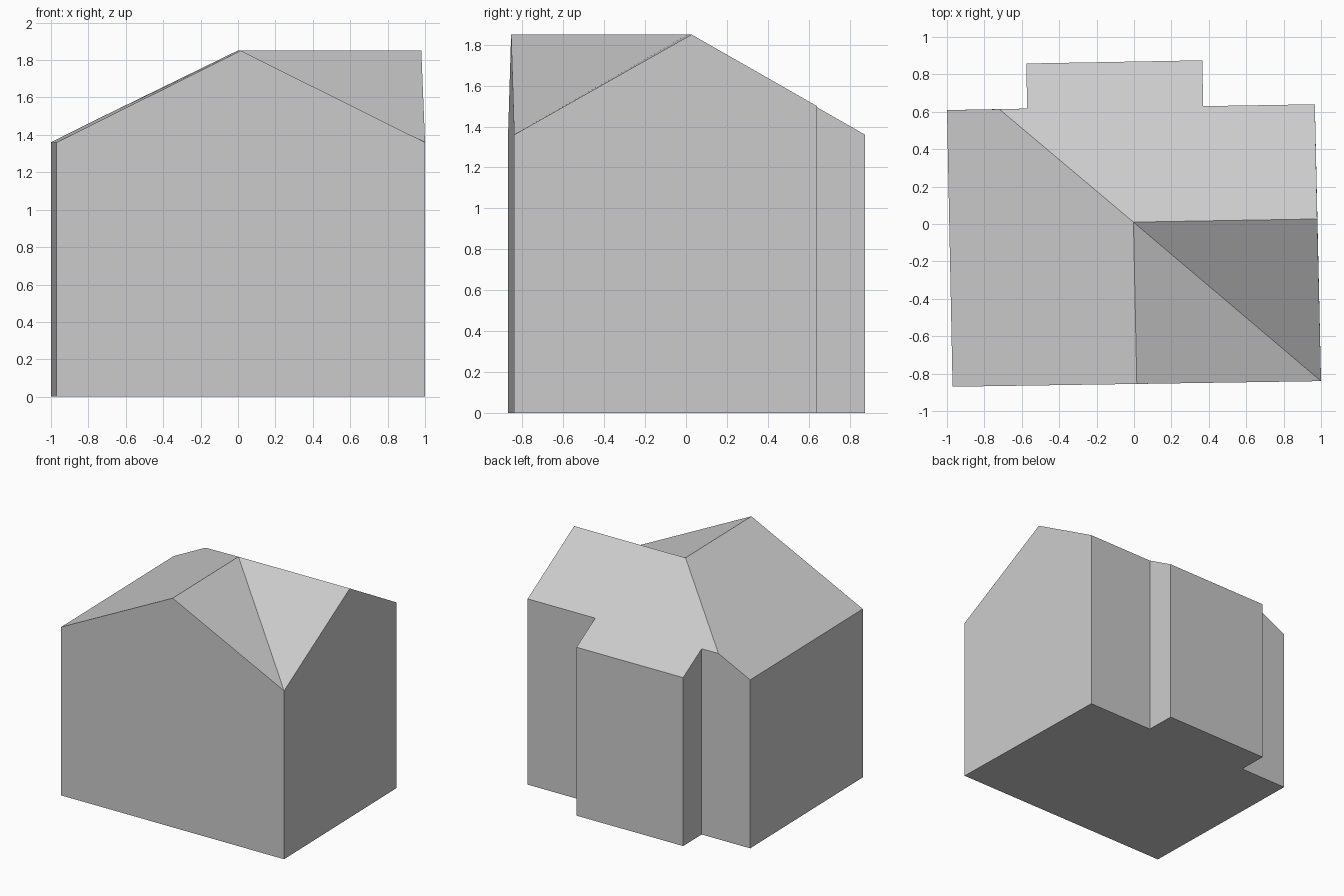
import bpy
import bmesh

cube = bpy.data.objects.get("Cube")
if cube:
    bpy.data.objects.remove(cube, do_unlink=True)

# Heights: gutter, where the roof meets the recessed back walls, ridge
EAVE, MID, RIDGE = 1.36, 1.50, 1.85

# Wall tops, counter-clockwise from the front right-hand corner
outline = {
    "front_corner": (-0.97, -0.87, EAVE),
    "front_gable": (0.015, -0.855, RIDGE),
    "valley_foot": (1.0, -0.84, EAVE),
    "side_gable": (0.98, 0.027, RIDGE),
    "side_back": (0.967, 0.64, MID),
    "bay_inner_left": (0.37, 0.63, MID),
    "bay_left": (0.365, 0.875, EAVE),
    "bay_right": (-0.575, 0.858, EAVE),
    "bay_inner_right": (-0.572, 0.617, MID),
    "hip_foot": (-0.72, 0.614, MID),
    "back_corner": (-1.0, 0.609, EAVE),
}

# Roof slopes, each listed around its edge
slopes = [
    ["front_corner", "front_gable", "apex", "hip_foot", "back_corner"],
    ["front_gable", "valley_foot", "apex"],
    ["valley_foot", "side_gable", "apex"],
    ["apex", "side_gable", "side_back", "bay_inner_left", "bay_left",
     "bay_right", "bay_inner_right", "hip_foot"],
]

# Points along straight walls, which belong to the face on both sides
mid_wall = {"front_gable", "side_gable", "hip_foot"}

bm = bmesh.new()
top = {name: bm.verts.new(p) for name, p in outline.items()}
top["apex"] = bm.verts.new((-0.003, 0.01, RIDGE))
corners = [n for n in outline if n not in mid_wall]
foot = {n: bm.verts.new((outline[n][0], outline[n][1], 0)) for n in corners}

# Roof
for slope in slopes:
    bm.faces.new([top[n] for n in slope])

# Walls, one flat face between each pair of corners
names = list(outline)
for i, a in enumerate(corners):
    b = corners[(i + 1) % len(corners)]
    start = names.index(a)
    end = names.index(b) if b != corners[0] else len(names)
    run = [names[k % len(names)] for k in range(start, end + 1)]
    bm.faces.new([foot[a], foot[b]] + [top[n] for n in reversed(run)])

# Floor
bm.faces.new([foot[n] for n in reversed(corners)])
bmesh.ops.recalc_face_normals(bm, faces=bm.faces)

mesh = bpy.data.meshes.new("house_shell")
bm.to_mesh(mesh)
bm.free()
house = bpy.data.objects.new("house_shell", mesh)
bpy.context.collection.objects.link(house)

# Plain grey finish
grey = bpy.data.materials.new("light grey")
grey.use_nodes = True
colour = (0.6, 0.6, 0.6, 1)
grey.diffuse_color = colour
grey.node_tree.nodes["Principled BSDF"].inputs["Base Color"].default_value = colour
mesh.materials.append(grey)
